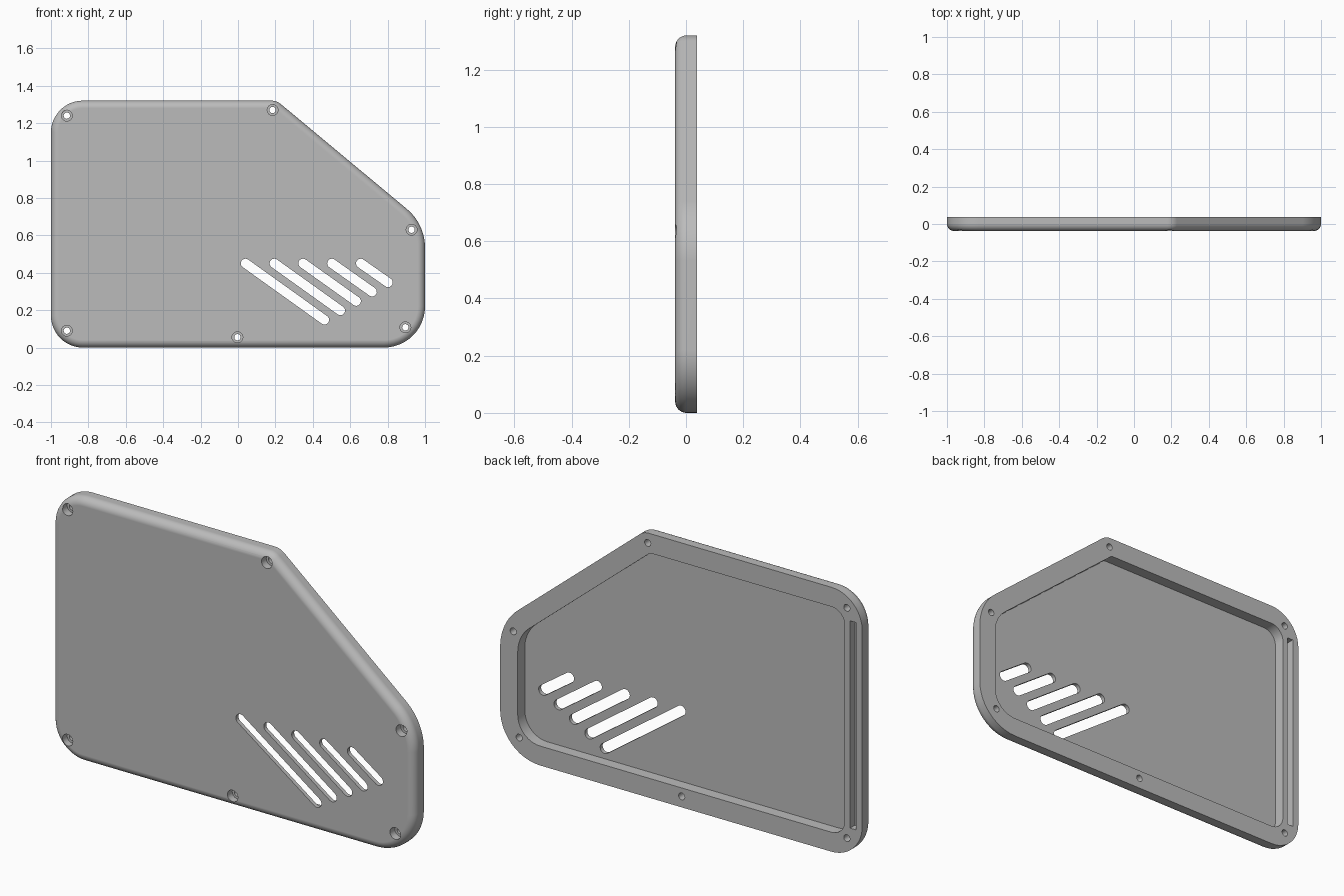
import bpy, bmesh, math
from mathutils import Vector

cube = bpy.data.objects.get("Cube")
if cube:
    bpy.data.objects.remove(cube, do_unlink=True)

HALF = 0.038          # half the panel thickness
FILLET = 0.04         # rounding of the front edge
RIM = 0.097           # width of the rim around the rear pocket
FLOOR = -0.018        # depth position of the pocket floor

# Panel corners (x, z) counter-clockwise, each with its corner radius
CORNERS = [((-1, 0), 0.17), ((1, 0), 0.22), ((1, 0.66), 0.27),
           ((0.207, 1.32), 0.08), ((-1, 1.32), 0.17)]


def outline(inset, steps=12):
    """Rounded panel outline, moved inwards by inset."""
    pts = []
    for i, (corner, radius) in enumerate(CORNERS):
        p = Vector(corner)
        a = (p - Vector(CORNERS[i - 1][0])).normalized()
        b = (Vector(CORNERS[(i + 1) % len(CORNERS)][0]) - p).normalized()
        n1, n2 = Vector((-a.y, a.x)), Vector((-b.y, b.x))
        r = max(radius - inset, 0.02)
        centre = p + (n1 + n2) * (inset + r) / (1 + n1.dot(n2))
        start = math.atan2(-n1.y, -n1.x)
        turn = math.acos(n1.dot(n2))
        for k in range(steps + 1):
            t = start + turn * k / steps
            pts.append(centre + r * Vector((math.cos(t), math.sin(t))))
    return pts


def capsule(p, q, r, steps=12):
    """Slot outline between two points; a circle when they coincide."""
    p, q = Vector(p), Vector(q)
    d = q - p
    heading = math.atan2(d.y, d.x)
    pts = []
    for centre, start in ((q, heading - math.pi / 2), (p, heading + math.pi / 2)):
        for k in range(steps + (p != q)):
            t = start + math.pi * k / steps
            pts.append(centre + r * Vector((math.cos(t), math.sin(t))))
    return pts


def loft(bm, rings):
    """Closed solid through rings of (outline, y)."""
    loops = [[bm.verts.new((p.x, y, p.y)) for p in pts] for pts, y in rings]
    for lo, hi in zip(loops, loops[1:]):
        for i in range(len(lo)):
            j = (i + 1) % len(lo)
            bm.faces.new((lo[i], lo[j], hi[j], hi[i]))
    bm.faces.new(loops[0][::-1])
    bm.faces.new(loops[-1])


def finish(bm, name):
    bmesh.ops.recalc_face_normals(bm, faces=bm.faces)
    mesh = bpy.data.meshes.new(name)
    bm.to_mesh(mesh)
    bm.free()
    obj = bpy.data.objects.new(name, mesh)
    bpy.context.collection.objects.link(obj)
    return obj


# Panel shell: filleted front, straight sides, rim and rear pocket
bm = bmesh.new()
rings = []
for k in range(9):
    t = math.pi / 2 * k / 8
    rings.append((outline(FILLET * (1 - math.sin(t))),
                  -HALF + FILLET * (1 - math.cos(t))))
rings += [(outline(0), HALF), (outline(RIM), HALF), (outline(RIM), FLOOR)]
loft(bm, rings)
panel = finish(bm, "cover_panel")

# Cutters for vents, counterbored screw holes and the seal groove
bm = bmesh.new()
for i in range(5):
    top = (0.04 + 0.154 * i, 0.45)
    bottom = (0.462 + 0.085 * i, 0.148 + 0.05 * i)
    outer = capsule(top, bottom, 0.025)
    loft(bm, [(outer, -0.1), (outer, 0.1)])
for spot in [(-0.915, 1.24), (0.185, 1.27), (0.928, 0.63),
             (0.895, 0.108), (-0.003, 0.055), (-0.915, 0.09)]:
    bore, hole = capsule(spot, spot, 0.029), capsule(spot, spot, 0.017)
    loft(bm, [(bore, -0.1), (bore, 0.0), (hole, 0.0), (hole, 0.1)])
groove = [Vector(p) for p in ((-0.965, 0.145), (-0.933, 0.145),
                              (-0.933, 1.18), (-0.965, 1.18))]
loft(bm, [(groove, 0.0), (groove, 0.1)])
cutter = finish(bm, "opening_cutter")
cutter.hide_render = True

bpy.ops.object.select_all(action="DESELECT")
bpy.context.view_layer.objects.active = panel
panel.select_set(True)
cut = panel.modifiers.new("openings", "BOOLEAN")
cut.operation = "DIFFERENCE"
cut.solver = "EXACT"
cut.object = cutter
bpy.ops.object.modifier_apply(modifier=cut.name)
bpy.data.objects.remove(cutter, do_unlink=True)

# Single grey finish
grey = bpy.data.materials.new("plain_grey")
grey.use_nodes = True
colour = (0.5, 0.5, 0.5, 1)
grey.diffuse_color = colour
grey.node_tree.nodes["Principled BSDF"].inputs["Base Color"].default_value = colour
panel.data.materials.clear()
panel.data.materials.append(grey)

# Smooth fillets with crisp edges
bpy.ops.object.shade_smooth_by_angle(angle=math.radians(30))
weighted = panel.modifiers.new("flat_normals", "WEIGHTED_NORMAL")
weighted.keep_sharp = True
